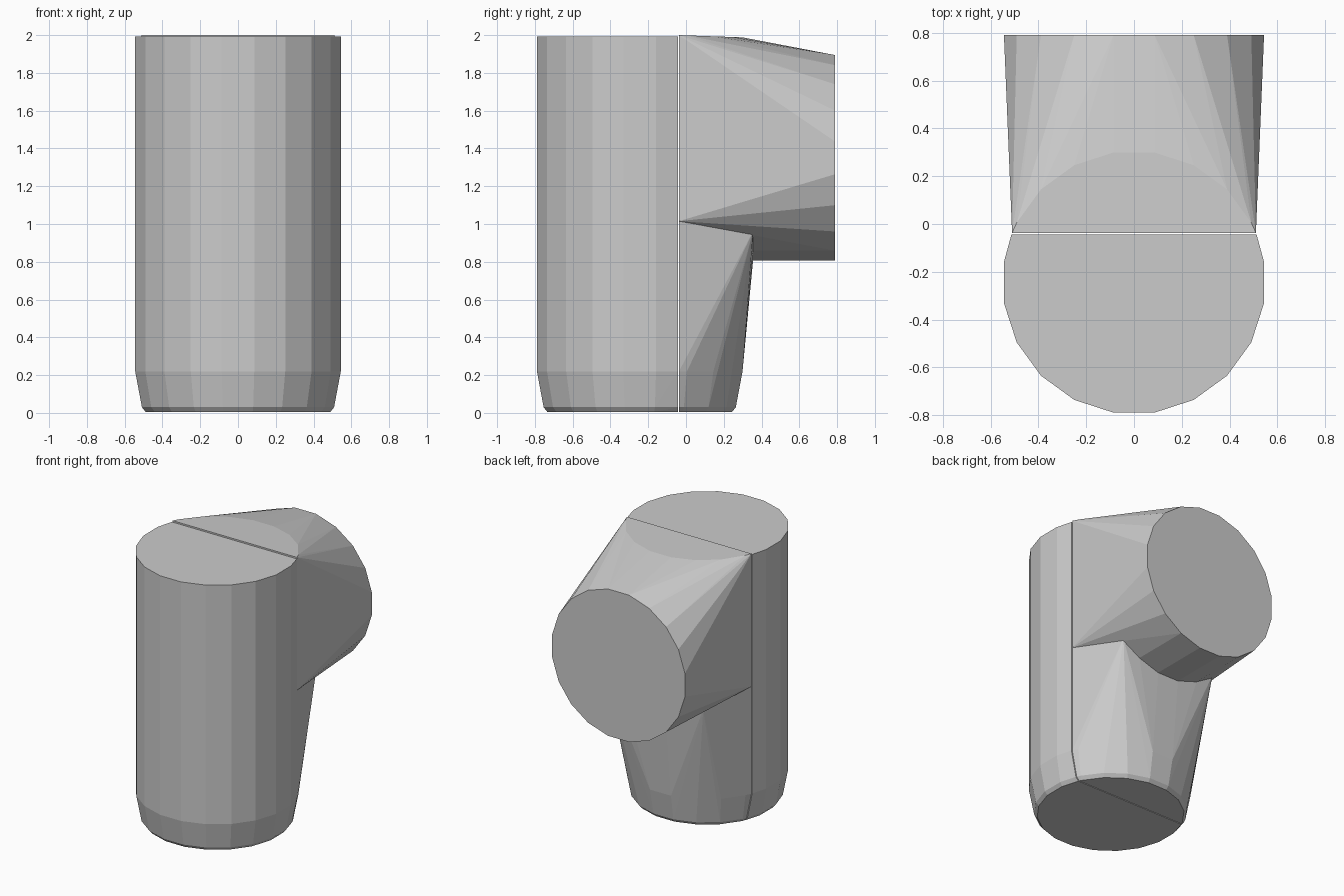
import bpy, bmesh, math

if "Cube" in bpy.data.objects:
    bpy.data.objects.remove(bpy.data.objects["Cube"])

R, SIDES = 0.551, 20          # pipe radius and facet count
CY, CZ = -0.245, 1.35         # axis of the upright pipe / of the branch pipe
SPLIT = -0.04                 # plane where front and back halves meet


def circle(r):
    return [(r * math.cos((i + 0.5) * math.tau / SIDES),
             r * math.sin((i + 0.5) * math.tau / SIDES)) for i in range(SIDES)]


def half_ring(z, r, side, gap=0.003):
    """Half of an upright-pipe ring: side -1 is front, +1 is back."""
    cut = SPLIT + side * gap
    pts = [(x, CY + y, z) for x, y in circle(r) if (CY + y - cut) * side > 0]
    half = math.sqrt(r * r - (cut - CY) ** 2)
    return pts + [(-half, cut, z), (half, cut, z)]


def branch_ring(y, z_max=9):
    return [(x, y, CZ + z) for x, z in circle(R) if CZ + z < z_max]


def hull(name, points):
    bm = bmesh.new()
    for p in points:
        bm.verts.new(p)
    res = bmesh.ops.convex_hull(bm, input=bm.verts)
    junk = {v for v in res["geom_interior"] + res["geom_unused"]
            if isinstance(v, bmesh.types.BMVert)}
    if junk:
        bmesh.ops.delete(bm, geom=list(junk), context='VERTS')
    bmesh.ops.dissolve_limit(bm, angle_limit=0.005, verts=bm.verts, edges=bm.edges)
    bmesh.ops.recalc_face_normals(bm, faces=bm.faces)
    mesh = bpy.data.meshes.new(name)
    bm.to_mesh(mesh)
    bm.free()
    obj = bpy.data.objects.new(name, mesh)
    bpy.context.collection.objects.link(obj)


def foot(side):
    return (half_ring(0.22, R, side) + half_ring(0.03, 0.515, side)
            + half_ring(0.005, 0.495, side))


# Upright pipe, front half with chamfered foot
hull("upright_front", half_ring(1.992, R, -1) + foot(-1))

# Creased joint between the branch and the lower back
joint = branch_ring(0.355, 1.03)
joint += [(s * 0.51, SPLIT + 0.003, 1.015) for s in (-1, 1)]

# Branch pipe blending into the back of the upright pipe
back_top = [(x, y, 2.0 - 0.012 * max(0, y + 0.04) / 0.34)
            for x, y, z in half_ring(2.0, R, 1)]
hull("branch_pipe", back_top + branch_ring(0.79) + joint)

# Lower back half under the branch
hull("upright_lower_back", foot(1) + joint)
